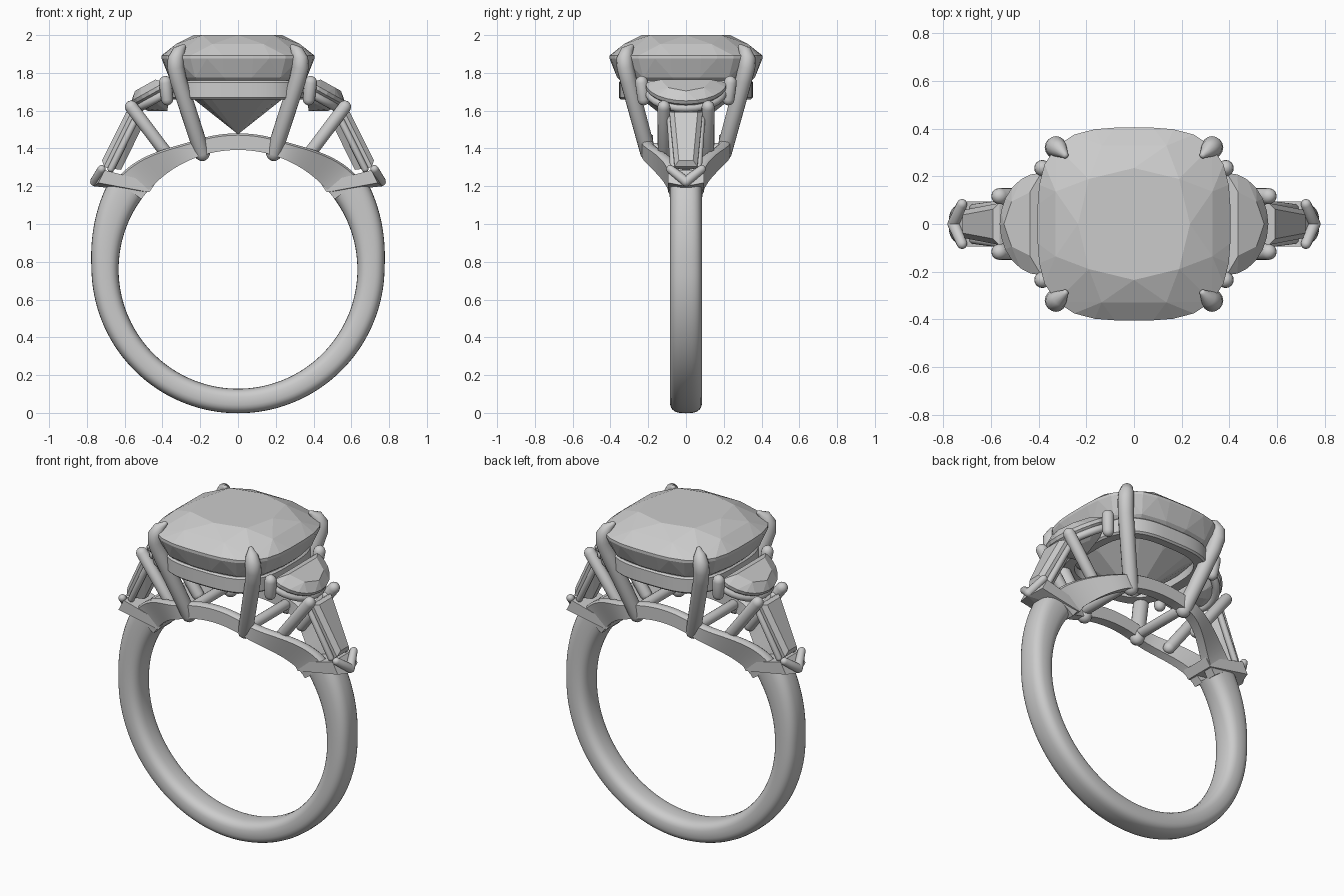
import bpy, bmesh, math
from math import sin, cos, pi, radians
from mathutils import Vector

if "Cube" in bpy.data.objects:
    bpy.data.objects.remove(bpy.data.objects["Cube"])

grey = bpy.data.materials.new("light grey")
grey.use_nodes = True
grey.diffuse_color = (0.6, 0.6, 0.6, 1)
grey.node_tree.nodes["Principled BSDF"].inputs["Base Color"].default_value = (0.6, 0.6, 0.6, 1)

CENTRE_Z, INNER = 0.76, 0.632


def finish(name, bm, smooth):
    bmesh.ops.recalc_face_normals(bm, faces=bm.faces)
    mesh = bpy.data.meshes.new(name)
    bm.to_mesh(mesh)
    bm.free()
    mesh.materials.append(grey)
    ob = bpy.data.objects.new(name, mesh)
    bpy.context.collection.objects.link(ob)
    if smooth:
        bpy.ops.object.select_all(action='DESELECT')
        ob.select_set(True)
        bpy.context.view_layer.objects.active = ob
        bpy.ops.object.shade_smooth_by_angle(angle=radians(40))
    return ob


def loft(name, rings, closed=False):
    """Skin a row of equal cross-sections."""
    bm = bmesh.new()
    rows = [[bm.verts.new(p) for p in ring] for ring in rings]
    n = len(rows[0])
    pairs = list(zip(rows, rows[1:])) + ([(rows[-1], rows[0])] if closed else [])
    for a, b in pairs:
        for i in range(n):
            bm.faces.new((a[i], a[(i + 1) % n], b[(i + 1) % n], b[i]))
    if not closed:
        bm.faces.new(rows[0])
        bm.faces.new(rows[-1])
    return finish(name, bm, True)


def tube(name, pts, radii, ref=(0, 1, 0), sides=16):
    """Round bar with domed ends."""
    pts = [Vector(p) for p in pts]
    first, last = (pts[1] - pts[0]).normalized(), (pts[-1] - pts[-2]).normalized()
    dome = [radians(a) for a in (80, 55, 28)]
    path = [(pts[0] - first * radii[0] * sin(a), radii[0] * cos(a), first) for a in dome]
    for i, p in enumerate(pts):
        d = pts[min(i + 1, len(pts) - 1)] - pts[max(i - 1, 0)]
        path.append((p, radii[i], d.normalized()))
    path += [(pts[-1] + last * radii[-1] * sin(a), radii[-1] * cos(a), last) for a in reversed(dome)]
    rings = []
    for p, r, d in path:
        u = d.cross(Vector(ref)).normalized()
        v = d.cross(u)
        rings.append([p + (u * cos(2 * pi * k / sides) + v * sin(2 * pi * k / sides)) * r
                      for k in range(sides)])
    return loft(name, rings)


def hull(name, pts, smooth=False):
    bm = bmesh.new()
    for p in pts:
        bm.verts.new(p)
    res = bmesh.ops.convex_hull(bm, input=bm.verts)
    junk = [v for v in res["geom_interior"] if isinstance(v, bmesh.types.BMVert)]
    bmesh.ops.delete(bm, geom=junk, context='VERTS')
    bmesh.ops.dissolve_limit(bm, angle_limit=radians(1), verts=bm.verts, edges=bm.edges)
    return finish(name, bm, smooth)


def signed_pow(v, e):
    return math.copysign(abs(v) ** e, v)


def cushion(size, angle, z):
    """Point on a rounded-square outline."""
    r = size / (abs(cos(angle)) ** 3.2 + abs(sin(angle)) ** 3.2) ** (1 / 3.2)
    return Vector((r * cos(angle), r * sin(angle), z))


def around(size, count, z, shift=0.0):
    return [cushion(size, 2 * pi * (k + shift) / count, z) for k in range(count)]


def on_ring(radius, angle, y):
    return Vector((radius * cos(angle), y, CENTRE_Z + radius * sin(angle)))


# Shank, thickening towards the shoulders
rings = []
for i in range(97):
    a = radians(-217 + 254 * i / 96)
    up = sin(a)
    thick = 0.13 + 0.014 * (1 + min(up, 0)) + 0.055 * (max(up, 0) / 0.6) ** 1.3
    ring = []
    for k in range(28):
        t = 2 * pi * k / 28
        rad = INNER + thick / 2 + thick / 2 * signed_pow(cos(t), 0.75)
        ring.append(on_ring(rad, a, 0.085 * signed_pow(sin(t), 0.7)))
    rings.append(ring)
loft("shank", rings)

# Lower gallery rails, splitting apart under the centre stone
for sy, side in ((-1, "front"), (1, "back")):
    rings = []
    for i in range(49):
        deg = 36 + 108 * i / 48
        spread = min(1, (54 - abs(deg - 90)) / 36)
        ease = spread * spread * (3 - 2 * spread)
        y, outer = 0.055 + 0.15 * ease, 0.80 - 0.08 * ease
        a = radians(deg)
        rings.append([on_ring(r, a, sy * (y + w)) for r, w in
                      ((INNER, -0.03), (outer - 0.01, -0.03), (outer, -0.015),
                       (outer, 0.015), (outer - 0.01, 0.03), (INNER, 0.03))])
    loft(side + "_gallery_rail", rings)

# Seat rail under the centre stone
rings = []
for i in range(64):
    a = 2 * pi * i / 64
    rings.append([cushion(s, a, z) for s, z in
                  ((0.29, 1.665), (0.345, 1.66), (0.355, 1.67), (0.355, 1.75), (0.345, 1.76), (0.29, 1.755))])
loft("seat_rail", rings, closed=True)

# Centre stone
hull("centre_stone",
     around(0.235, 8, 2.0) + around(0.335, 8, 1.952, 0.5) + around(0.405, 32, 1.892)
     + around(0.405, 32, 1.875) + around(0.365, 16, 1.775, 0.5) + around(0.24, 8, 1.665)
     + [Vector((0, 0, 1.475))])

# Centre prongs, with claw tips bent over the stone
for sx in (-1, 1):
    for sy in (-1, 1):
        tag = ("right" if sx < 0 else "left") + ("_front" if sy < 0 else "_back")
        claw = [(0.19, 0.20, 1.375), (0.315, 0.305, 1.76), (0.33, 0.322, 1.83),
                (0.328, 0.325, 1.875), (0.312, 0.312, 1.915), (0.29, 0.29, 1.937)]
        tube(tag + "_centre_prong", [(x * sx, y * sy, z) for x, y, z in claw],
             (0.042, 0.044, 0.045, 0.044, 0.034, 0.015))

        # Prongs of the side stones
        tube(tag + "_inner_side_prong",
             [(sx * 0.375, sy * 0.225, 1.66), (sx * 0.385, sy * 0.235, 1.75)], (0.032, 0.034))
        tube(tag + "_outer_side_prong",
             [(sx * 0.35, sy * 0.115, 1.335), (sx * 0.565, sy * 0.117, 1.62)], (0.034, 0.034))

    side = "right" if sx < 0 else "left"

    # Cross bar between the feet of the centre prongs
    tube(side + "_cross_bar", [(sx * 0.20, y, 1.40) for y in (-0.2, 0.2)], (0.03, 0.03), (1, 0, 0))

    def tilted(origin, slope):
        """Frame leaning outwards: distance down the slope, width, height off it."""
        along = Vector((cos(slope), 0, -sin(slope)))
        off = Vector((sin(slope), 0, cos(slope)))

        def place(s, y, h):
            p = Vector(origin) + along * s + off * h
            return Vector((p.x * sx, y + p.y, p.z))
        return place

    # Half-moon side stone
    moon = tilted((0.385, 0, 1.742), radians(29))

    def arc(scale, start, height, count):
        return [moon(start + 0.20 * scale * sin(pi * k / count),
                     0.215 * scale * cos(pi * k / count), height) for k in range(count + 1)]
    hull(side + "_half_moon_stone",
         arc(0.62, 0.035, 0.045, 4) + arc(1, 0, 0.008, 12) + arc(1, 0, -0.012, 12)
         + arc(0.65, 0.02, -0.08, 6) + [moon(0.06, y, -0.13) for y in (-0.05, 0.05)])

    # Bearer rail beneath the half-moon stone
    bearer = arc(0.92, 0, -0.045, 14)
    tube(side + "_half_moon_bearer", bearer, [0.022] * len(bearer), (0.5 * sx, 0, 0.87))

    # Tapered baguette stone with slim side rails
    bag = tilted((0.575, 0, 1.60), radians(63.5))
    pts = []
    for sy in (-1, 1):
        pts += [bag(0.015, sy * 0.062, 0.012), bag(0.30, sy * 0.038, 0.012)]
        pts += [bag(s, sy * w, h) for h in (-0.012, -0.03) for s, w in ((0, 0.088), (0.325, 0.06))]
        pts += [bag(0.04, sy * 0.03, -0.10), bag(0.30, sy * 0.02, -0.10)]
        tube(side + "_baguette_rail", [bag(0.0, sy * 0.085, -0.05), bag(0.32, sy * 0.066, -0.05)],
             (0.018, 0.018))
    hull(side + "_baguette_stone", pts)

    # Shoulder collar and its V-shaped prong
    collar = [(sx * 0.73, 0, 1.24), (sx * 0.765, 0, 1.20)]
    for y in (-0.095, 0.095):
        collar += [(sx * x, y, z) for x, z in ((0.47, 1.168), (0.438, 1.215), (0.705, 1.285), (0.74, 1.218))]
    hull(side + "_collar", collar)
    for sy in (-1, 1):
        tube(side + "_v_prong", [(sx * 0.722, sy * 0.083, 1.29), (sx * 0.757, 0, 1.225)],
             (0.022, 0.026), (1, 0, 0))
